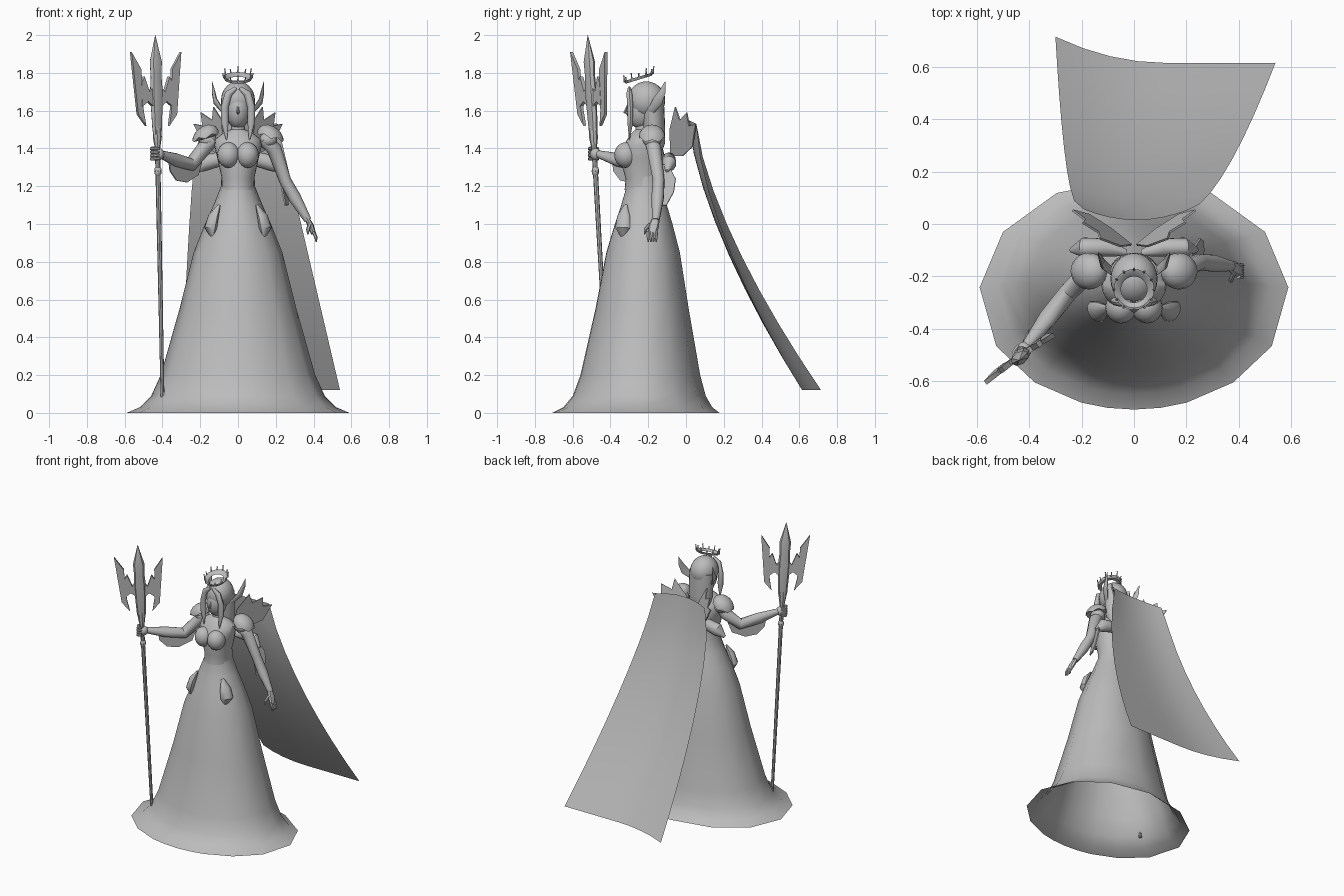
import bpy, bmesh, math
from mathutils import Vector as V

cube = bpy.data.objects.get("Cube")
if cube:
    bpy.data.objects.remove(cube)

shade = (0.5, 0.5, 0.5, 1)
grey = bpy.data.materials.new("plain_grey")
grey.use_nodes = True
grey.diffuse_color = shade
grey.node_tree.nodes["Principled BSDF"].inputs["Base Color"].default_value = shade
parts = []


def finish(name, bm, closed=True):
    if closed:
        bmesh.ops.recalc_face_normals(bm, faces=bm.faces)
    mesh = bpy.data.meshes.new(name)
    bm.to_mesh(mesh)
    bm.free()
    mesh.materials.append(grey)
    part = bpy.data.objects.new(name, mesh)
    bpy.context.collection.objects.link(part)
    parts.append(part)


def loft(name, rings, caps=True, wrap=True):
    """Skin a stack of equal-length rings, or of open rows when wrap is off."""
    bm = bmesh.new()
    rows = [[bm.verts.new(point) for point in ring] for ring in rings]
    count = len(rows[0])
    for lower, upper in zip(rows, rows[1:]):
        for i in range(count if wrap else count - 1):
            j = (i + 1) % count
            bm.faces.new((lower[i], lower[j], upper[j], upper[i]))
    if caps:
        bm.faces.new(rows[0][::-1])
        bm.faces.new(rows[-1])
    finish(name, bm, caps)


def circle(count):
    return [math.tau * i / count for i in range(count)]


def tube(name, points, radii, count=10, flat=1.0, side=None):
    """Tapered tube along points; flat squeezes it across the side axis."""
    points = [V(point) for point in points]
    rings = []
    for i, (point, radius) in enumerate(zip(points, radii)):
        along = (points[min(i + 1, len(points) - 1)] - points[max(i - 1, 0)]).normalized()
        s = V(side) if side else along.cross(V((0, 1, 0.2)))
        s = (s - along * s.dot(along)).normalized()
        t = along.cross(s) * flat
        rings.append([point + (s * math.cos(a) + t * math.sin(a)) * radius for a in circle(count)])
    loft(name, rings)


def sheet(name, origin, along, up, outline, thickness):
    """Thin plate: an outline of steps along and up from an origin."""
    along, up = V(along), V(up)
    half = along.cross(up).normalized() * thickness / 2
    flat = [V(origin) + along * u + up * h for u, h in outline]
    loft(name, [[p - half for p in flat], [p + half for p in flat]])


def ball(name, centre, size, segments=16):
    bm = bmesh.new()
    bmesh.ops.create_uvsphere(bm, u_segments=segments, v_segments=segments // 2 + 2, radius=1)
    for vert in bm.verts:
        vert.co = V(centre) + V(a * b for a, b in zip(vert.co, size))
    finish(name, bm)


# Gown skirt: faceted bell, open below, deeper and further forward as it widens
right_half = [math.radians(a) for a in (0, 10, 20, 40, 63, 93, 122, 150, 180)]
facets = right_half + [-a for a in right_half[-2:0:-1]]
bell = [(0, .59), (.03, .52), (.09, .46), (.2, .41), (.55, .31), (.85, .235), (1, .175), (1.1, .13),
        (1.2, .09), (1.26, .088)]
loft("gown_skirt", [[V((math.sin(a) * width, -.22 - .13 * width ** 2 - math.cos(a) * (.03 + .7 * width), z))
                     for a in facets] for z, width in bell], caps=False)

# Torso and neck
torso = [(1.18, .088, .095), (1.24, .086, .09), (1.35, .11, .12), (1.41, .125, .105), (1.45, .12, .08),
         (1.48, .08, .06), (1.5, .036, .037), (1.55, .034, .035)]
loft("torso", [[V((math.sin(a) * width, -.23 - math.cos(a) * depth, z)) for a in circle(24)]
               for z, width, depth in torso])

# Head and hair
ball("face", (0, -.24, 1.605), (.065, .076, .1), 20)
tube("nose", [(0, -.308, 1.63), (0, -.325, 1.59), (0, -.31, 1.58)], [.004, .008, .003], 6)
ball("hair_cap", (0, -.21, 1.655), (.09, .1, .1), 24)
tube("back_hair", [(0, -.18, 1.66), (0, -.17, 1.5), (0, -.16, 1.42), (0, -.15, 1.34)],
     [.09, .086, .07, .01], 20, .7, side=(1, 0, 0))

# Crown: tilted band with ball-tipped points
lean = math.tan(math.radians(17))


def crown_point(a, radius, height):
    return V((radius * math.sin(a), -.25 - radius * math.cos(a), 1.772 + height - lean * radius * math.cos(a)))


band = [(.07, -.008), (.078, .008), (.07, .008), (.05, -.008)]
loft("crown_band", [[crown_point(a, *step) for a in circle(24)] for step in band + band[:1]], caps=False)
for i, a in enumerate(circle(12)):
    tip = crown_point(a, .08, .024 if i % 2 else .036)
    tube("crown_spike", [crown_point(a, .074, 0), tip], [.006, .002], 5)
    ball("crown_bead", tip, [.0045] * 3, 6)

for s in (1, -1):
    # Bust and long upswept ear
    ball("bust", (s * .05, -.318, 1.365), (.06, .062, .068))
    tube("ear", [(s * .075, -.19, 1.59), (s * .12, -.15, 1.65), (s * .13, -.125, 1.7), (s * .137, -.11, 1.755)],
         [.018, .028, .018, .001], 8, .4, side=(s * .3, .9, 0))
    # Front lock of hair
    tube("hair_lock", [(s * .01, -.3, 1.72), (s * .05, -.3, 1.69), (s * .07, -.295, 1.62), (s * .07, -.295, 1.54),
                       (s * .06, -.3, 1.44)], [.01, .02, .02, .02, .002], 10, .8, side=(s, 0, 0))
    # Shoulder cap: outward-tilted dome with a scalloped rim
    rings = []
    for level in range(5):
        angle = level * math.pi / 9
        rings.append([])
        for a in circle(24):
            wave = 0 if level else .008 * math.cos(6 * a)
            x, y = [.07 * math.cos(angle) * f(a) for f in (math.cos, math.sin)]
            rings[-1].append(V((s * (.172 + x), y - .18, 1.46 + .063 * math.sin(angle) + wave - .3 * x)))
    loft("shoulder_cap", rings)
    ball("puff_sleeve", (s * .16, -.18, 1.445), (.048, .05, .04))
    # Spiked collar wing, leaning outward toward the top
    spikes = [(0, 0), (.03, .14), (.11, .26), (.13, .19), (.2, .23), (.2, .16), (.26, .17), (.2, .05), (.1, 0)]
    sheet("collar_wing", (s * .01, -.08, 1.36), (s * .78, .62, 0), (s * .13, -.17, 1), spikes, .008)
    # Back bow loop and hip petal
    tube("bow_loop", [(s * .03, -.11, 1.33), (s * .11, -.09, 1.34), (s * .19, -.09, 1.32), (s * .24, -.1, 1.28)],
         [.015, .04, .044, .01], flat=.9, side=(0, 0, 1))
    tube("hip_petal", [(s * .1, -.32, 1.1), (s * .13, -.33, 1.04), (s * .145, -.335, .98), (s * .135, -.335, .92)],
         [.01, .038, .045, .004], flat=.65, side=(.5, s * .8, 0))

# Lowered left arm with open hand and trailing drape
tube("left_arm", [(.13, -.19, 1.45), (.19, -.17, 1.4), (.25, -.145, 1.23), (.3, -.15, 1.14), (.37, -.16, 1.02)],
     [.035, .04, .032, .034, .02])
tube("left_hand", [(.365, -.16, 1.03), (.385, -.17, .99), (.4, -.18, .95)], [.02, .028, .022], 8, .6, side=(0, 1, 0))
for i in range(4):
    knuckle = V((.398, -.2 + .014 * i, .96))
    tube("left_finger", [knuckle, knuckle + V((.015, 0, -.03)), knuckle + V((.016, 0, -.055))], [.01, .009, .004], 6)
tube("left_thumb", [(.38, -.19, 1), (.37, -.215, .97), (.37, -.22, .945)], [.01, .01, .004], 6)
sheet("left_drape", (.25, -.15, 1.1), (.3, .95, 0), (-.2, 0, 1),
      [(0, .22), (.06, .21), (.1, .14), (.09, .07), (.05, 0), (0, 0)], .008)

# Raised right arm with closed hand and hanging drape
tube("right_arm", [(-.13, -.19, 1.45), (-.18, -.19, 1.4), (-.25, -.26, 1.315), (-.33, -.36, 1.34), (-.41, -.465, 1.37)],
     [.035, .04, .037, .036, .02])
ball("right_hand", (-.418, -.478, 1.37), (.028, .03, .032), 12)
for i in range(4):
    z = 1.345 + .018 * i
    tube("right_finger", [(-.44, -.465, z), (-.458, -.488, z), (-.442, -.512, z), (-.415, -.508, z)],
         [.009, .01, .01, .006], 6, side=(0, 0, 1))
sheet("right_drape", (-.19, -.2, 1.22), (-.68, -.73, 0), (0, 0, 1),
      [(0, .12), (.12, .1), (.26, .12), (.25, .06), (.2, .01), (.12, 0), (.03, .04)], .008)

# Trident: shaft, knob, blades, all measured along the leaning shaft line
foot = V((-.398, -.408, 0))
rise = V((-.02, -.056, 1))
across = V((.82, .57, 0))
tube("trident_shaft", [foot + rise * z for z in (.08, 1.4, 1.46, 1.52)], [.01, .014, .024, .02], 8)
ball("trident_knob", foot + rise * 1.28, (.02, .02, .03), 8)
blade = [(1.42, .015), (1.5, .03), (1.7, .04), (1.78, .034), (1.86, .038), (1.92, .022), (2, .001)]
tube("trident_middle_blade", [foot + rise * z for z, r in blade], [r for z, r in blade], 8, .65, side=across)
prong = [(.16, 1.91), (.1, 1.82), (.09, 1.6), (.075, 1.52), (.125, 1.58)]
arm = [(0, 1.75), (.05, 1.7), (.08, 1.78), (.1, 1.75), (.1, 1.62), (.06, 1.65), (0, 1.6)]
for s in (1, -1):
    sheet("trident_prong", foot, across * s, rise, prong, .018)
    sheet("trident_arm", foot, across * s, rise, arm, .022)

# Cape: sheet that sweeps back and widens as it falls, with both edges curling back
rows = []
for step in range(9):
    fall = step / 8
    left, right = -.19 - .11 * fall ** .5, .21 + .33 * fall
    rows.append([])
    for column in range(-4, 5):
        t = column / 4
        curl = .04 + .06 * fall if t < 0 else .04 * (1 - fall)
        rows[-1].append(V(((left + right + (right - left) * t) / 2, .015 + .6 * fall ** 1.5 + curl * t * t,
                           1.55 - 1.43 * fall - .02 * t * t * (1 - fall))))
loft("cape", rows, caps=False, wrap=False)

# Smooth shading with sharp edges kept
bpy.ops.object.select_all(action="DESELECT")
for part in parts:
    part.select_set(True)
bpy.context.view_layer.objects.active = parts[0]
bpy.ops.object.shade_smooth_by_angle(angle=math.radians(40))
